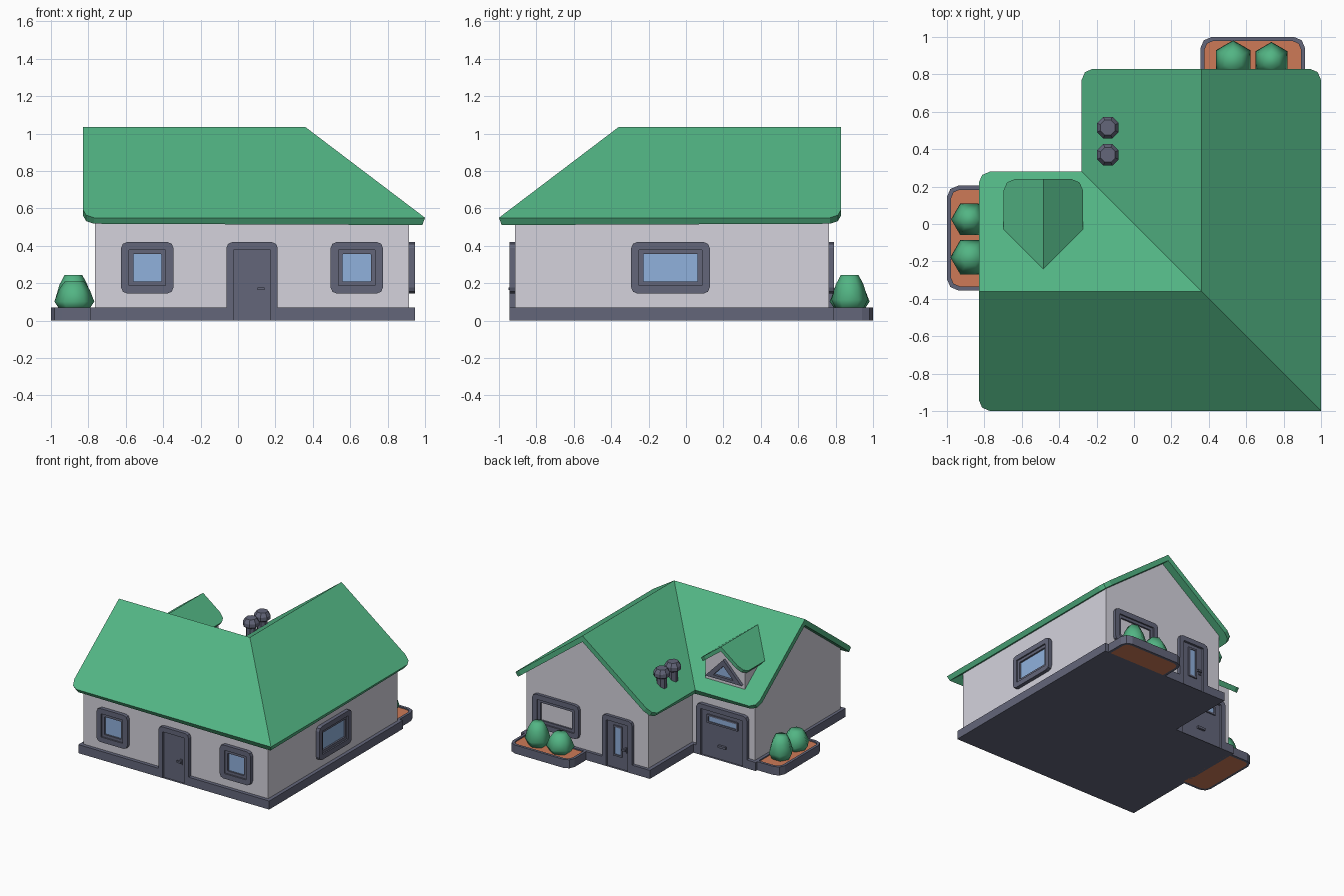
import bpy, bmesh, math
from mathutils import Matrix, Vector

if "Cube" in bpy.data.objects:
    bpy.data.objects.remove(bpy.data.objects["Cube"])


def material(name, rgb):
    m = bpy.data.materials.new(name)
    m.diffuse_color = (*rgb, 1)
    m.use_nodes = True
    m.node_tree.nodes["Principled BSDF"].inputs["Base Color"].default_value = m.diffuse_color
    return m


GREEN = material("green", (0.085, 0.46, 0.23))
WALL = material("pale_wall", (0.66, 0.65, 0.72))
SLATE = material("slate", (0.125, 0.133, 0.195))
GLASS = material("glass_blue", (0.28, 0.44, 0.72))
SOIL = material("soil_orange", (0.61, 0.195, 0.095))
I4 = Matrix.Identity(4)


def finish(name, bm, mat):
    me = bpy.data.meshes.new(name)
    bm.to_mesh(me)
    bm.free()
    ob = bpy.data.objects.new(name, me)
    bpy.context.collection.objects.link(ob)
    me.materials.append(mat)
    return ob


def loft(name, loops, mat, M=I4, ring=False):
    """Bridge equal loops; cap the ends, or close back to the first loop."""
    bm = bmesh.new()
    vs = [[bm.verts.new(M @ Vector(p)) for p in lp] for lp in loops]
    pairs = list(zip(vs, vs[1:])) + ([(vs[-1], vs[0])] if ring else [])
    n = len(vs[0])
    for a, b in pairs:
        for i in range(n):
            j = (i + 1) % n
            bm.faces.new((a[i], a[j], b[j], b[i]))
    if not ring:
        bm.faces.new(vs[0])
        bm.faces.new(vs[-1])
    bmesh.ops.recalc_face_normals(bm, faces=bm.faces)
    return finish(name, bm, mat)


def at(pts, w):
    return [(u, v, w) for u, v in pts]


def prism(name, pts, w0, w1, mat, M=I4):
    return loft(name, [at(pts, w0), at(pts, w1)], mat, M)


def corner(cx, cy, sx, sy, r):
    return [(cx, cy - sy * r), (cx - sx * r * .3, cy - sy * r * .3), (cx - sx * r, cy)]


def rect(u0, u1, v0, v1, rb=.001, rt=None):
    rt = rb if rt is None else rt
    return (corner(u0, v0, -1, -1, rb) + corner(u1, v0, 1, -1, rb)[::-1]
            + corner(u1, v1, 1, 1, rt) + corner(u0, v1, -1, 1, rt)[::-1])


def side(w, origin):
    """Wall frame: u along the wall, v up, w outward."""
    w = Vector(w)
    v = Vector((0, 0, 1))
    u = v.cross(w)
    M = Matrix((u, v, w)).transposed().to_4x4()
    M.translation = origin
    return M


def slab(name, polys, t):
    bm = bmesh.new()
    for p in polys:
        f = bm.faces.new([bm.verts.new(q) for q in p])
        f.normal_update()
        if f.normal.z < 0:
            f.normal_flip()
    bmesh.ops.remove_doubles(bm, verts=bm.verts, dist=.001)
    ob = finish(name, bm, GREEN)
    s = ob.modifiers.new("thickness", 'SOLIDIFY')
    s.thickness, s.offset = t, -1
    s.use_even_offset = s.use_quality_normals = True
    return ob


def swap(pts):
    """Mirror across the diagonal of the L plan."""
    return [(-p[1], -p[0], *p[2:]) for p in pts]


# main roof: two slopes mirrored across the hip/valley diagonal
RZ, K, R = 1.035, .758, -.36
front = [(-.83, R)] + corner(-.83, -1, -1, -1, .06) + [(1, -1), (-R, R)]
back = [(-R, R), (-.28, .28)] + corner(-.83, .28, -1, 1, .06)[::-1] + [(-.83, R)]
slopes = [[(x, y, RZ - K * abs(y - R)) for x, y in f] for f in (front, back)]
slab("main_roof", slopes + [swap(f) for f in slopes], .04)

# walls: two gabled wings and the hip corner
gable = [(-.915, .03), (.195, .03), (.195, .572), (R, .992), (-.915, .572)]
wing = [[(x, y, z) for y, z in gable] for x in (-.765, .36)]
loft("left_wing_walls", wing, WALL)
loft("back_wing_walls", [swap(lp) for lp in wing], WALL)
prism("corner_walls", rect(.3, .915, -.915, -.3), .03, .565, WALL)

# base plinth, notched at the three doors
DX, GX = .075, -.48
plinth = [(-.79, -.945), (DX - .1, -.945), (DX - .1, -.917), (DX + .1, -.917), (DX + .1, -.945),
          (.945, -.945), (.945, .79), (DX + .1, .79), (DX + .1, .762), (DX - .1, .762),
          (DX - .1, .79), (-.225, .79), (-.225, .225), (GX + .2, .225), (GX + .2, .197),
          (GX - .2, .197), (GX - .2, .225), (-.79, .225)]
prism("base_plinth", plinth, 0, .07, SLATE)

FRONT = side((0, -1, 0), (0, -.915, 0))
RIGHT = side((1, 0, 0), (.915, 0, 0))
BACK = side((0, 1, 0), (0, .76, 0))
INNER = side((0, 1, 0), (0, .195, 0))


def window(name, M, c, w):
    h = w / 2
    def r(d, k=.002):
        return rect(c - h + d, c + h - d, .145 + d, .42 - d, k)
    loft(name + "_frame", [at(r(0, .032), -.01), at(r(0, .032), .03), at(r(.042), .03),
                           at(r(.042), .018), at(r(.065), .018), at(r(.065), -.01)], SLATE, M, True)
    prism(name + "_glass", r(.06), -.002, .004, GLASS, M)


def door(name, M, c, w):
    h = w / 2
    def r(d, k):
        return rect(c - h + d, c + h - d, 0, .42 - d, .001, k)
    loft(name + "_frame", [at(r(0, .032), -.01), at(r(0, .032), .03),
                           at(r(.04, .002), .03), at(r(.04, .002), -.01)], SLATE, M, True)
    prism(name + "_panel", r(.035, .002), -.01, .012, SLATE, M)


def door_light(name, M, u0, u1, v0, v1):
    o, i = rect(u0, u1, v0, v1), rect(u0 + .014, u1 - .014, v0 + .014, v1 - .014)
    loft(name + "_trim", [at(o, .01), at(o, .022), at(i, .022), at(i, .01)], SLATE, M, True)
    prism(name + "_glass", i, .01, .015, GLASS, M)


def handle(name, M, u, s):
    prism(name + "_plate", rect(u - .01, u + .01, .145, .19), .01, .02, SLATE, M)
    prism(name + "_lever", rect(*sorted((u + s * .008, u - s * .03)), .163, .178), .02, .035, SLATE, M)


window("front_left_window", FRONT, -.485, .28)
window("front_right_window", FRONT, .635, .28)
window("right_window", RIGHT, -.083, .42)
window("back_window", BACK, -.635, .42)
door("front_door", FRONT, DX, .275)
handle("front_handle", FRONT, DX + .06, 1)
door("back_door", BACK, -DX, .275)
door_light("back_door_light", BACK, -DX - .04, -DX + .04, .1, .35)
handle("back_handle", BACK, -DX + .07, 1)
door("garage_door", INNER, -GX, .46)
door_light("garage_light", INNER, -GX - .14, -GX + .14, .275, .345)
prism("garage_handle", rect(-GX - .035, -GX + .035, .1, .118), .01, .03, SLATE, INNER)


# planters: each has a rim, soil and two bushes
def planter(name, M, c, bushes):
    def r(d, k):
        return rect(c - .28 + d, c + .28 - d, -.02, .21 - d, .001, k)
    loft(name + "_rim", [at(r(0, .06), 0), at(r(0, .06), .07), at(r(.022, .045), .07),
                         at(r(.022, .045), 0)], SLATE, M, True)
    prism(name + "_soil", r(.02, .045), 0, .06, SOIL, M)
    for i, (u, v, rad, top) in enumerate(bushes):
        h = top - .06
        loops = [[(u + rad * k * math.sin(a * math.pi / 3), v + rad * k * math.cos(a * math.pi / 3),
                   .055 + h * t) for a in range(6)]
                 for t, k in ((0, .7), (.3, 1), (.72, .76), (1, .48))]
        ob = loft(f"{name}_bush_{i + 1}", loops, GREEN, M)
        for p in ob.data.polygons:
            p.use_smooth = True


def flat(u, v, origin):
    M = Matrix((u, v, (0, 0, 1))).transposed().to_4x4()
    M.translation = origin
    return M


planter("back_planter", flat((1, 0, 0), (0, 1, 0), (0, .79, 0)), .635,
        [(.53, .085, .107, .215), (.735, .085, .098, .25)])
planter("left_planter", flat((0, 1, 0), (-1, 0, 0), (-.79, 0, 0)), -.075,
        [(-.178, .085, .107, .215), (.025, .09, .098, .25)])

# chimney pots
for i, y in enumerate((.37, .515)):
    loops = [[(-.14 + r * math.cos((a + .5) * math.pi / 4), y + r * math.sin((a + .5) * math.pi / 4), z)
              for a in range(8)]
             for z, r in ((.58, .04), (.71, .04), (.725, .063), (.755, .063), (.785, .043))]
    loft(f"chimney_pot_{i + 1}", loops, SLATE)

# dormer: roof, walls and triangular window
DC, DZ = -.485, .945
half = [(0, -.24), (-.212, -.028)] + corner(-.212, .24, -1, 1, .06) + [(0, .24)]
slab("dormer_roof", [[(DC + s * x, y, DZ - K * abs(x)) for x, y in half] for s in (1, -1)], .03)
DORMER = side((0, 1, 0), (DC, .185, 0))
prism("dormer_walls", [(-.18, .58), (.18, .58), (.18, .775), (0, .912), (-.18, .775)],
      -.2, 0, WALL, DORMER)


def tri(k):
    return [(-.165 * k, .71 - .055 * k), (.165 * k, .71 - .055 * k), (0, .71 + .115 * k)]


loft("dormer_window_frame", [at(tri(1), -.01), at(tri(1), .025), at(tri(.55), .025),
                             at(tri(.55), -.01)], SLATE, DORMER, True)
prism("dormer_window_glass", tri(.6), -.002, .004, GLASS, DORMER)
